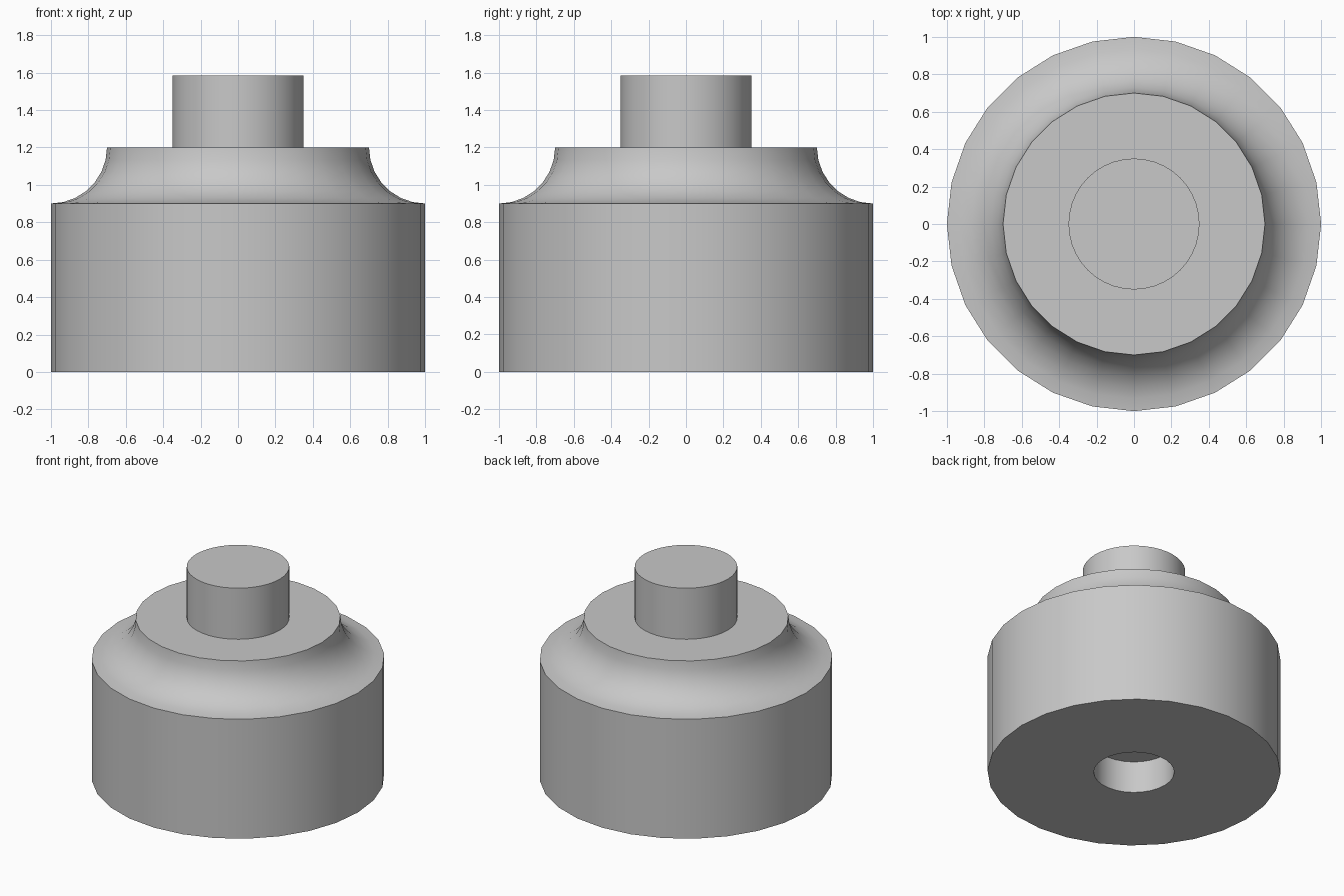
import bpy
import bmesh
from math import cos, sin, pi, radians

cube = bpy.data.objects.get("Cube")
if cube:
    bpy.data.objects.remove(cube, do_unlink=True)

GREY = (0.58, 0.58, 0.58, 1)
grey = bpy.data.materials.new("plain grey")
grey.use_nodes = True
grey.diffuse_color = GREY
grey.node_tree.nodes["Principled BSDF"].inputs["Base Color"].default_value = GREY


def lathe(name, profile, sides):
    """Spin a (radius, height) profile around the z axis."""
    bm = bmesh.new()
    verts = [bm.verts.new((r, 0, z)) for r, z in profile]
    edges = [bm.edges.new(pair) for pair in zip(verts, verts[1:])]
    bmesh.ops.spin(bm, geom=verts + edges, cent=(0, 0, 0), axis=(0, 0, 1),
                   angle=2 * pi, steps=sides, use_duplicate=False)
    bmesh.ops.remove_doubles(bm, verts=bm.verts, dist=0.0005)
    bmesh.ops.recalc_face_normals(bm, faces=bm.faces)
    mesh = bpy.data.meshes.new(name)
    bm.to_mesh(mesh)
    bm.free()
    mesh.materials.append(grey)
    obj = bpy.data.objects.new(name, mesh)
    bpy.context.collection.objects.link(obj)
    bpy.ops.object.select_all(action='DESELECT')
    obj.select_set(True)
    bpy.context.view_layer.objects.active = obj
    bpy.ops.object.shade_smooth_by_angle(angle=radians(35))
    return obj


# Body: blind hole underneath, straight wall, concave shoulder, flat top
STEPS = 7
cove = [(1 - 0.3 * sin(a), 1.2 - 0.3 * cos(a))
        for a in (i * pi / 2 / STEPS for i in range(STEPS + 1))]
hole = [(0, 0.24), (0.275, 0.24), (0.275, 0)]
lathe("body", hole + [(1, 0)] + cove + [(0, 1.2)], 28)

# Stem standing on the flat top
lathe("stem", [(0, 1.18), (0.35, 1.18), (0.35, 1.585), (0, 1.585)], 40)
